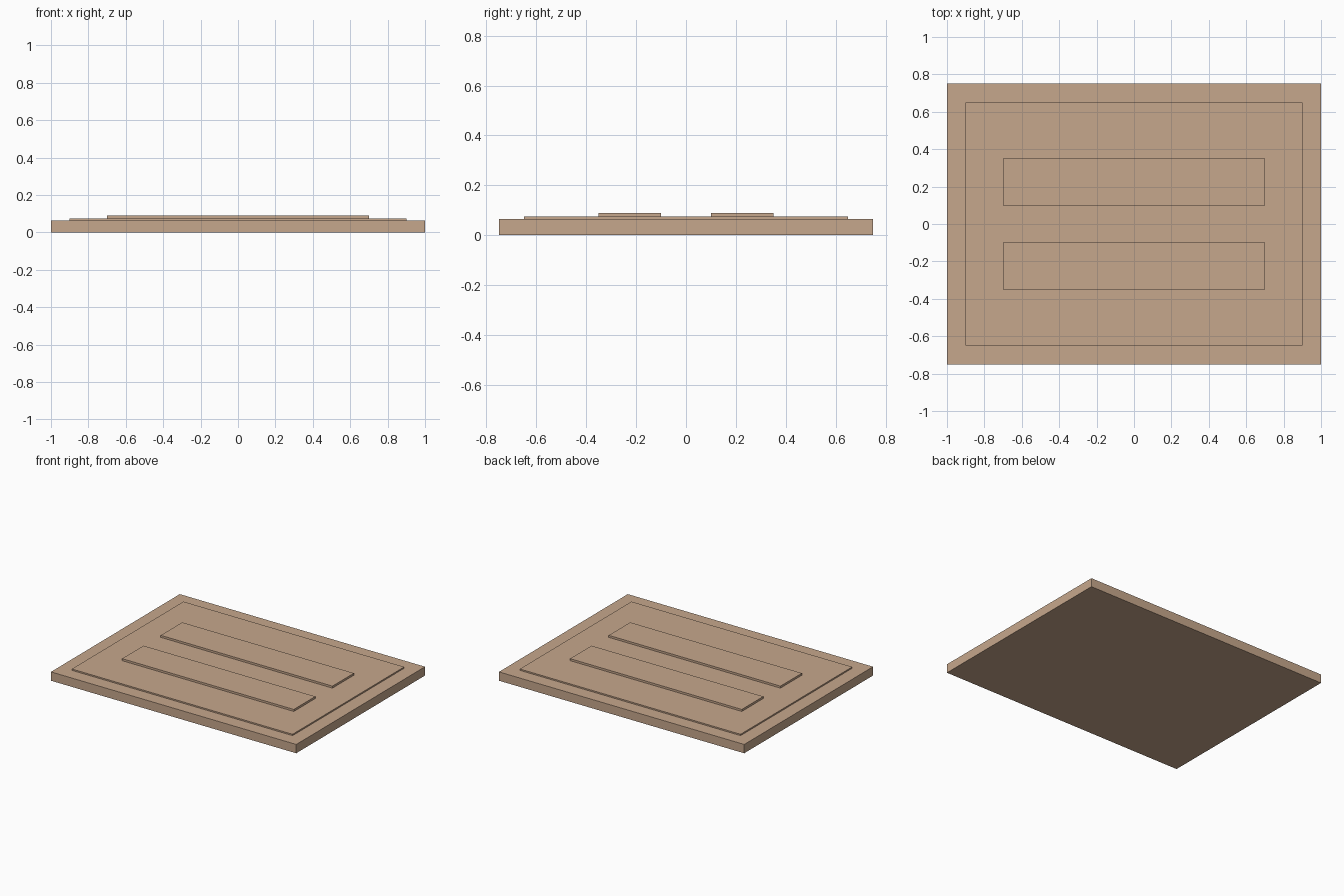
import bpy

if "Cube" in bpy.data.objects:
    bpy.data.objects.remove(bpy.data.objects["Cube"])

tan = bpy.data.materials.new("warm_tan")
tan.diffuse_color = (0.565, 0.386, 0.262, 1.0)
tan.use_nodes = True
tan.node_tree.nodes["Principled BSDF"].inputs["Base Color"].default_value = tan.diffuse_color


def slab(name, half_x, y0, y1, z0, z1):
    """Rectangular slab centred on x."""
    bpy.ops.mesh.primitive_cube_add(size=1, location=(0, (y0 + y1) / 2, (z0 + z1) / 2))
    ob = bpy.context.object
    ob.name = name
    ob.scale = (2 * half_x, y1 - y0, z1 - z0)
    bpy.ops.object.transform_apply(location=False, rotation=False, scale=True)
    ob.data.materials.append(tan)
    return ob


# Base board and the thin raised panel on it
slab("base_board", 1.0, -0.75, 0.75, 0.0, 0.065)
slab("raised_panel", 0.9, -0.65, 0.65, 0.065, 0.075)

# Two long strips on the panel
slab("front_strip", 0.7, -0.35, -0.10, 0.075, 0.09)
slab("back_strip", 0.7, 0.10, 0.35, 0.075, 0.09)
